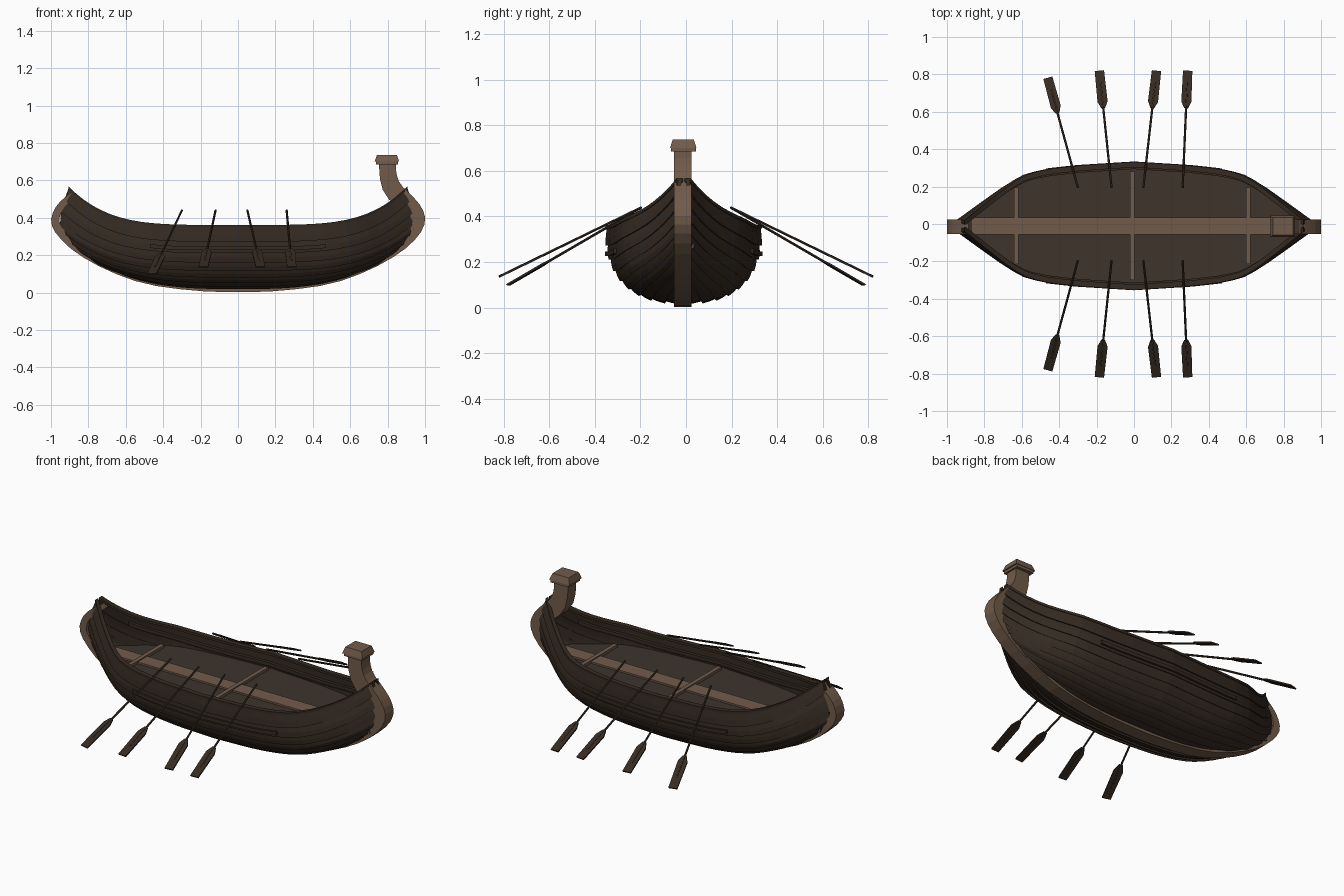
import bpy, bmesh, math
from mathutils import Vector

if "Cube" in bpy.data.objects:
    bpy.data.objects.remove(bpy.data.objects["Cube"])

CY = -0.01   # hull centre line
N = 9        # planks per side


def material(name, col):
    m = bpy.data.materials.new(name)
    m.diffuse_color = (*col, 1)
    m.use_nodes = True
    m.node_tree.nodes["Principled BSDF"].inputs["Base Color"].default_value = m.diffuse_color
    return m


DARK = material("dark_wood", (0.036, 0.024, 0.016))
DECK = material("deck_wood", (0.048, 0.033, 0.024))
LIGHT = material("light_wood", (0.165, 0.105, 0.068))


def finish(name, bm, mat):
    bmesh.ops.recalc_face_normals(bm, faces=bm.faces)
    me = bpy.data.meshes.new(name)
    bm.to_mesh(me)
    bm.free()
    me.materials.append(mat)
    ob = bpy.data.objects.new(name, me)
    bpy.context.collection.objects.link(ob)
    return ob


def lerp(table, v):
    for a, b in zip(table, table[1:]):
        if v <= b[0]:
            k = (v - a[0]) / (b[0] - a[0])
            return [p + (q - p) * k for p, q in zip(a[1:], b[1:])]
    return list(table[-1][1:])


# where the planks meet the stem: t, x, z; and fullness along the length: u, f
ENDS = [(0, .66, .125), (.2, .82, .20), (.4, .91, .275), (.6, .952, .35), (.8, .945, .45), (1, .905, .56)]
FULL = [(0, 1), (.33, .94), (.5, .885), (.62, .815), (.72, .665), (.87, .35), (1, .07)]


def hull(u, t, off=0.0):
    """Hull point: u = -1..1 along the length, t = 0..1 keel to sheer."""
    ex, ez = lerp(ENDS, min(t, 1))
    a = min(t, 1) * math.pi / 2
    s, c = max(math.sin(a), 0) ** .8, max(math.cos(a), 0) ** .8
    f = lerp(FULL, abs(u))[0]
    z0 = .355 - .328 * c
    return Vector((u * ex, max(.335 * s * f + off * math.sin(a), .005),
                   z0 + (ez - z0) * abs(u) ** (2.8 + 1.7 * t) - off * math.cos(a)))


def put(bm, p, side):
    return bm.verts.new((p.x, CY + side * p.y, p.z))


def skin(bm, rows, closed=False):
    for r, q in zip(rows, rows[1:]):
        n = len(r)
        for i in range(n if closed else n - 1):
            j = (i + 1) % n
            bm.faces.new((r[i], r[j], q[j], q[i]))
    if closed:
        bm.faces.new(rows[0])
        bm.faces.new(rows[-1])


US = [math.sin(math.pi / 2 * (i / 16)) * .35 + (i / 16) * .65 for i in range(-16, 17)]

# overlapping hull planks
bm = bmesh.new()
for side in (1, -1):
    for k in range(N):
        t0, t1 = k / N, (k + 1) / N
        rows = []
        for u in US:
            ring = [(t0, .012), ((t0 + t1) / 2, .008), (t1, .002), (t1, -.014), ((t0 + t1) / 2, -.012), (t0, -.010)]
            rows.append([put(bm, hull(u, t, o), side) for t, o in ring])
        skin(bm, rows, True)
finish("hull_planks", bm, DARK)


def rail(name, t, o0, o1, h, umax):
    """Strip of wood running along both sides of the hull."""
    bm = bmesh.new()
    for side in (1, -1):
        rows = []
        for u in US:
            ring = []
            for o, dz in ((o0, -h), (o1, -h), (o1, h), (o0, h)):
                p = hull(u * umax, t, 0)
                p.y = max(p.y + o, .004)
                p.z += dz
                ring.append(put(bm, p, side))
            rows.append(ring)
        skin(bm, rows, True)
    finish(name, bm, DARK)


rail("gunwale", 1, -.022, .008, .007, 1)
rail("rubbing_strip", .82, -.005, .020, .010, .5)
rail("inner_stringer", .93, -.030, -.010, .010, .85)

# deck following the inside of the hull
ZD = .272


def deck_edge(u):
    t = next((i / 200 for i in range(201) if hull(u, i / 200).z >= ZD), 1)
    p = hull(u, t, -.008)
    p.z = ZD
    return p


bm = bmesh.new()
rows = []
for u in US:
    p = deck_edge(u)
    q = p - Vector((0, 0, .015))
    rows.append([put(bm, p, 1), put(bm, p, -1), put(bm, q, -1), put(bm, q, 1)])
skin(bm, rows, True)
finish("deck", bm, DECK)


def box(name, lo, hi, mat, top=1.0):
    bm = bmesh.new()
    bmesh.ops.create_cube(bm, size=1)
    for v in bm.verts:
        k = top if v.co.z > 0 else 1
        for i in range(3):
            v.co[i] = (lo[i] + hi[i]) / 2 + v.co[i] * (hi[i] - lo[i]) * (k if i < 2 else 1)
    return finish(name, bm, mat)


# centre plank and cross beams
box("centre_plank", (-.90, CY - .045, ZD - .01), (.90, CY + .045, ZD + .010), LIGHT)
for x, w in ((-.63, .205), (-.01, .29), (.61, .205)):
    box("cross_beam", (x - .012, CY - w, ZD - .005), (x + .012, CY + w, ZD + .016), LIGHT)

# keel with stern post and tall bow neck: outer x, z, thickness
KEEL = [(-.885, .535, .03), (-.94, .50, .035), (-.985, .445, .04), (-1.004, .375, .045), (-.968, .305, .045),
        (-.87, .212, .04), (-.7, .117, .035), (-.5, .044, .03), (-.25, .010, .03), (0, 0, .03),
        (.25, .010, .03), (.5, .044, .03), (.7, .117, .035), (.87, .212, .04), (.97, .305, .055),
        (1.006, .385, .07), (.985, .455, .09), (.93, .52, .10), (.865, .58, .10), (.845, .64, .09), (.845, .70, .09)]
pts = [Vector(p) for p in KEEL]
mid = []
for a, b in zip(pts, pts[1:]):
    mid += [a.lerp(b, .25), a.lerp(b, .75)]
pts = [pts[0]] + mid + [pts[-1]]
bm = bmesh.new()
rows = []
for i, p in enumerate(pts):
    d = pts[min(i + 1, len(pts) - 1)] - pts[max(i - 1, 0)]
    n = Vector((-d.y, d.x)).normalized() * p.z
    rows.append([bm.verts.new((x, CY + y - .004, z)) for x, z, y in (
        (p.x, p.y, -.039), (p.x, p.y, .039), (p.x + n.x, p.y + n.y, .039), (p.x + n.x, p.y + n.y, -.039))])
skin(bm, rows, True)
finish("keel_and_posts", bm, LIGHT)

# bow cap
box("bow_cap_base", (.738, CY - .055, .685), (.855, CY + .053, .70), LIGHT)
box("bow_cap", (.73, CY - .060, .70), (.862, CY + .056, .737), LIGHT, .8)

# oars: inner x, outer x, outer y, outer z
OARS = [(-.30, -.46, .78, .10), (-.12, -.185, .818, .137), (.05, .12, .818, .137), (.26, .287, .818, .137)]
for side in (1, -1):
    for xi, xo, yo, zo in OARS:
        a, b = Vector((xi, side * .195, .44)), Vector((xo, side * yo, zo))
        d = (b - a).normalized()
        w = d.cross(Vector((0, 0, 1))).normalized()
        n = w.cross(d)
        L = (b - a).length
        bm = bmesh.new()
        e = L - .07
        skin(bm, [[bm.verts.new(a + d * s + (w * math.cos(k * math.pi / 3) + n * math.sin(k * math.pi / 3)) * .006)
                   for k in range(6)] for s in (0, e)], True)
        # flat blade with tapered shoulders
        skin(bm, [[bm.verts.new(a + d * s + w * i * hw + n * j * .004)
                   for i, j in ((-1, -1), (1, -1), (1, 1), (-1, 1))]
                  for s, hw in ((L - .22, .010), (L - .18, .027), (L, .025))], True)
        finish("oar", bm, DARK)
